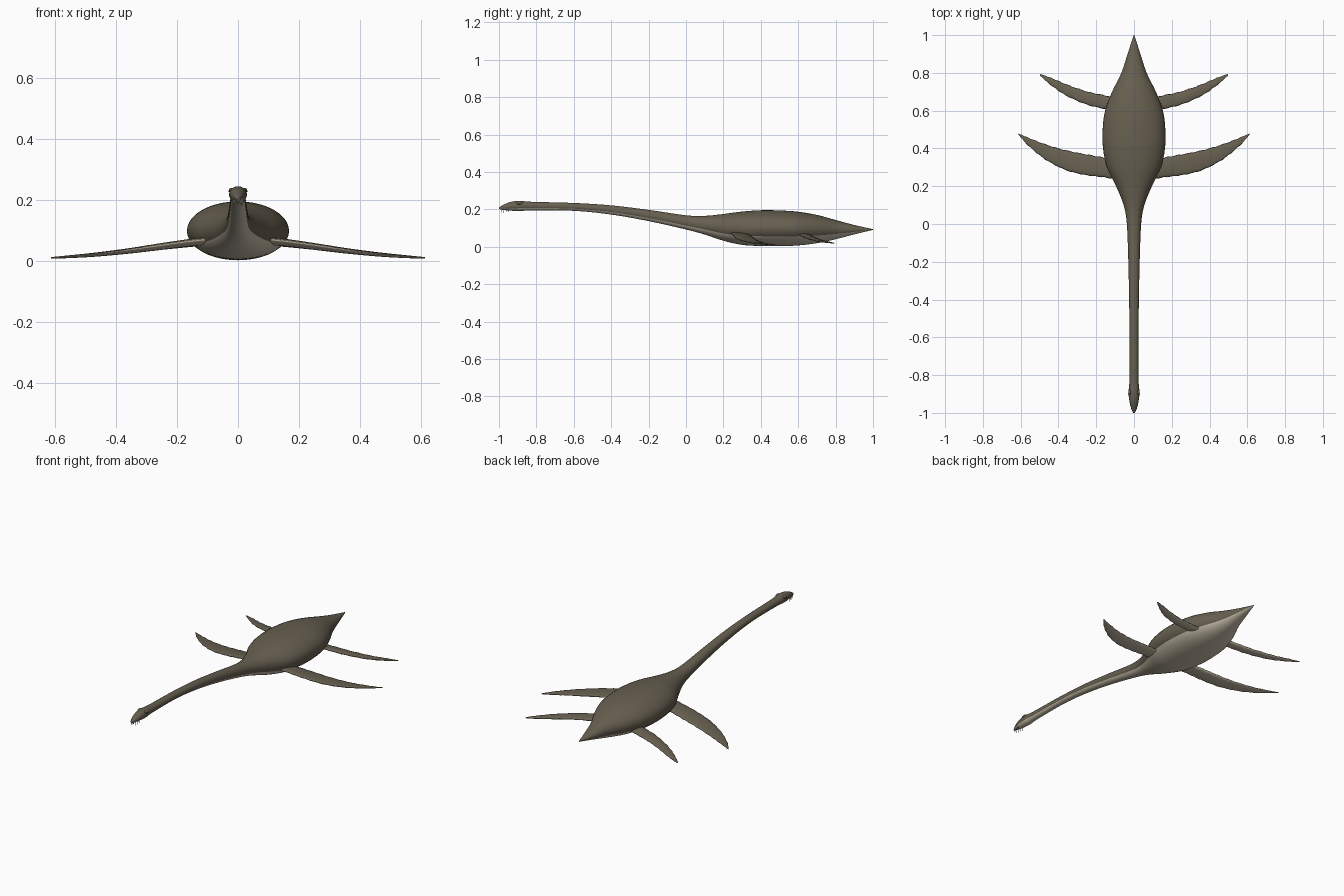
import bpy, bmesh, math
from mathutils import Vector

if "Cube" in bpy.data.objects:
    bpy.data.objects.remove(bpy.data.objects["Cube"], do_unlink=True)


def material(name, colour):
    mat = bpy.data.materials.new(name)
    mat.use_nodes = True
    mat.diffuse_color = (*colour, 1)
    bsdf = mat.node_tree.nodes["Principled BSDF"]
    bsdf.inputs["Base Color"].default_value = (*colour, 1)
    bsdf.inputs["Roughness"].default_value = 0.8
    return mat


hide = material("olive brown hide", (0.135, 0.115, 0.08))
belly = material("pale belly", (0.58, 0.52, 0.40))
ivory = material("ivory teeth", (0.6, 0.55, 0.44))
dark = material("dark eye", (0.02, 0.018, 0.015))


def smooth_path(points, steps):
    """Catmull-Rom samples through tuples of any length."""
    pts = [points[0], *points, points[-1]]
    out = []
    for a, b, c, d in zip(pts, pts[1:], pts[2:], pts[3:]):
        for k in range(steps):
            t = k / steps
            out.append([q + 0.5 * t * (r - p + t * (2*p - 5*q + 4*r - s + t * (3*(q - r) + s - p)))
                        for p, q, r, s in zip(a, b, c, d)])
    return out + [list(points[-1])]


def loft(name, rings, pale_below):
    """Skin closed rings of points; the underside gets the pale colour."""
    bm = bmesh.new()
    loops = [[bm.verts.new(p) for p in ring] for ring in rings]
    n = len(loops[0])
    for a, b in zip(loops, loops[1:]):
        for i in range(n):
            j = (i + 1) % n
            face = bm.faces.new((a[i], a[j], b[j], b[i]))
            face.material_index = int(math.sin(math.tau * (i + 0.5) / n) < pale_below)
    bm.faces.new(loops[0])
    bm.faces.new(loops[-1])
    bmesh.ops.recalc_face_normals(bm, faces=bm.faces)
    finish(name, bm, [hide, belly])


def finish(name, bm, mats):
    mesh = bpy.data.meshes.new(name)
    bm.to_mesh(mesh)
    bm.free()
    for mat in mats:
        mesh.materials.append(mat)
    mesh.shade_smooth()
    obj = bpy.data.objects.new(name, mesh)
    bpy.context.collection.objects.link(obj)


# Body, neck, head and tail: y, half width, bottom z, top z
stations = [
    (-1.0, 0.004, 0.202, 0.210), (-0.98, 0.014, 0.197, 0.222),
    (-0.94, 0.024, 0.193, 0.239), (-0.89, 0.029, 0.191, 0.245),
    (-0.82, 0.024, 0.194, 0.240), (-0.6, 0.023, 0.192, 0.234),
    (-0.4, 0.026, 0.172, 0.221), (-0.2, 0.030, 0.137, 0.197),
    (0.0, 0.038, 0.092, 0.168), (0.1, 0.055, 0.065, 0.165),
    (0.2, 0.095, 0.032, 0.175), (0.3, 0.143, 0.010, 0.188),
    (0.4, 0.164, 0.004, 0.195), (0.5, 0.166, 0.003, 0.194),
    (0.6, 0.153, 0.007, 0.187), (0.7, 0.116, 0.019, 0.170),
    (0.8, 0.067, 0.040, 0.143), (0.9, 0.034, 0.066, 0.116),
    (1.0, 0.002, 0.090, 0.094),
]
rings = []
for y, w, low, top in smooth_path(stations, 5):
    ring = []
    for i in range(40):
        a = math.tau * i / 40
        ring.append((w * math.cos(a), y, (low + top) / 2 + (top - low) / 2 * math.sin(a)))
    rings.append(ring)
loft("body", rings, -0.42)


# Flippers: x, leading y, trailing y, z, half thickness
def flipper(name, sections, side):
    rings = []
    for k, (x, lead, trail, z, thick) in enumerate(smooth_path(sections, 6)):
        ripple = 0.002 * math.sin(k * 1.9) * min(1, (trail - lead) / 0.05)
        mid, half = (lead + trail) / 2, (trail - lead) / 2
        ring = []
        for i in range(16):
            a = math.tau * i / 16
            # The blade tilts down towards its trailing edge
            y = mid - (half + ripple) * math.cos(a)
            ring.append((side * x, y, z + thick * (math.sin(a) + 0.5 * math.cos(a))))
        rings.append(ring)
    loft(name, rings, -0.1)


front = [(0.08, 0.235, 0.335, 0.068, 0.012), (0.16, 0.247, 0.352, 0.060, 0.011),
         (0.25, 0.258, 0.368, 0.048, 0.010), (0.36, 0.285, 0.390, 0.033, 0.008),
         (0.47, 0.342, 0.422, 0.021, 0.006), (0.56, 0.415, 0.457, 0.014, 0.004),
         (0.612, 0.474, 0.479, 0.011, 0.002)]
rear = [(0.07, 0.59, 0.662, 0.066, 0.011), (0.15, 0.608, 0.680, 0.058, 0.010),
        (0.25, 0.632, 0.702, 0.047, 0.009), (0.36, 0.680, 0.740, 0.033, 0.007),
        (0.44, 0.735, 0.774, 0.025, 0.005), (0.497, 0.785, 0.794, 0.020, 0.002)]
for label, side in (("left", 1), ("right", -1)):
    flipper(f"{label}_front_flipper", front, side)
    flipper(f"{label}_rear_flipper", rear, side)


def ellipsoid(name, centre, size, mat):
    bm = bmesh.new()
    bmesh.ops.create_uvsphere(bm, u_segments=16, v_segments=10, radius=1)
    bmesh.ops.scale(bm, vec=size, verts=bm.verts)
    bmesh.ops.translate(bm, vec=centre, verts=bm.verts)
    finish(name, bm, [mat])


# Brow bumps and eyes
for label, side in (("left", 1), ("right", -1)):
    ellipsoid(f"{label}_brow", (side * 0.020, -0.89, 0.232), (0.010, 0.018, 0.008), hide)
    ellipsoid(f"{label}_eye", (side * 0.027, -0.897, 0.229), (0.004, 0.005, 0.004), dark)

# Teeth hanging along the jaw
bm = bmesh.new()
for side in (1, -1):
    for k in range(4):
        new = bmesh.ops.create_cone(bm, segments=6, radius1=0.0005, radius2=0.0026, depth=0.022)["verts"]
        place = Vector((side * (0.007 + 0.003 * k), -0.988 + 0.013 * k, 0.194 - 0.003 * (k % 2)))
        bmesh.ops.translate(bm, vec=place, verts=new)
finish("teeth", bm, [ivory])
